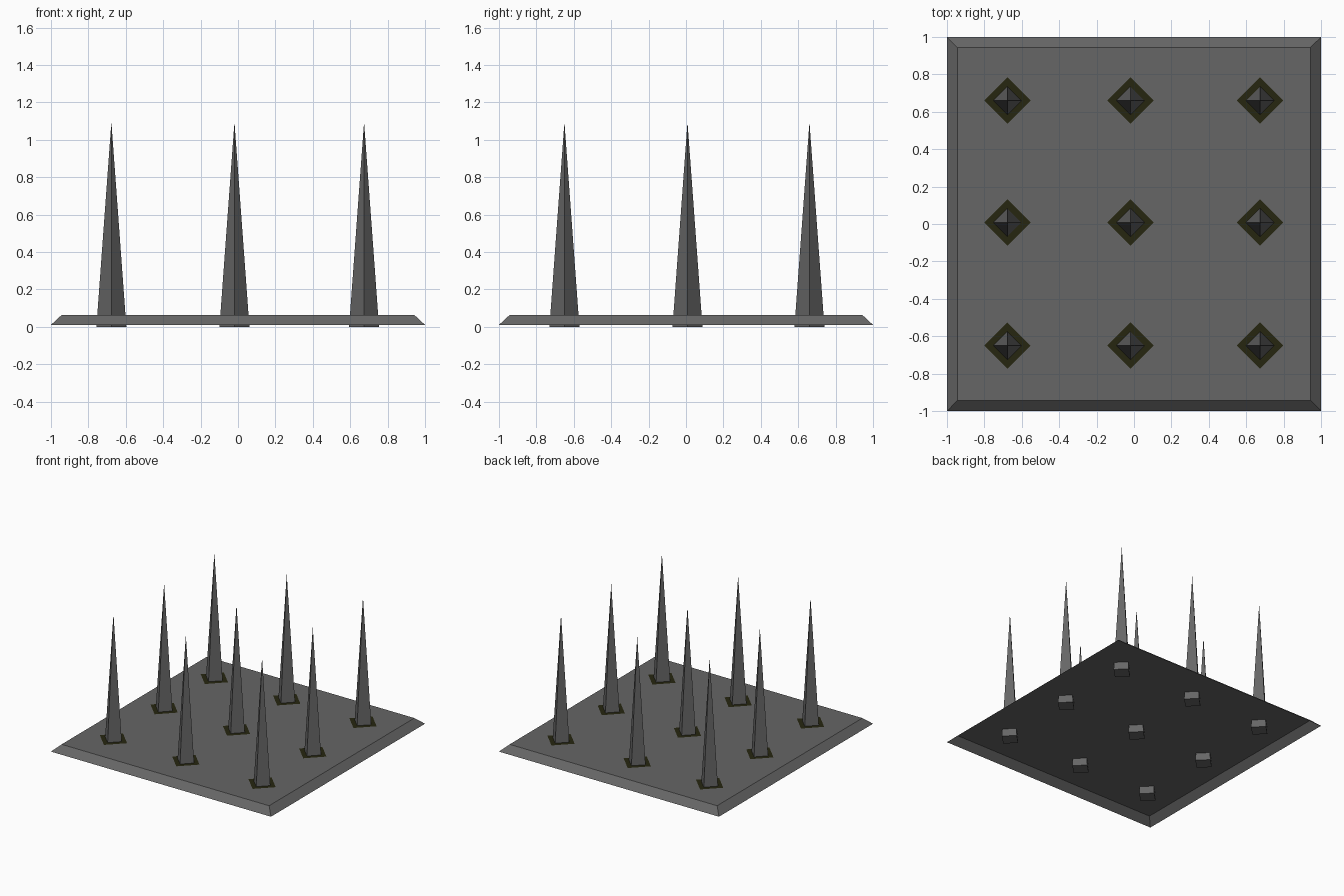
import bpy, bmesh
from mathutils import Matrix

if "Cube" in bpy.data.objects:
    bpy.data.objects.remove(bpy.data.objects["Cube"])


def material(name, rgb):
    m = bpy.data.materials.new(name)
    m.diffuse_color = (*rgb, 1)
    m.use_nodes = True
    m.node_tree.nodes["Principled BSDF"].inputs["Base Color"].default_value = m.diffuse_color
    return m


GREY = material("dark steel", (0.133, 0.133, 0.133))
OLIVE = material("blackened olive", (0.019, 0.019, 0.005))


def finish(bm, name, mat):
    mesh = bpy.data.meshes.new(name)
    bm.to_mesh(mesh)
    bm.free()
    mesh.materials.append(mat)
    ob = bpy.data.objects.new(name, mesh)
    bpy.context.collection.objects.link(ob)


TOP, RIM, HEIGHT = 0.063, 0.01, 1.095

# Base plate: shallow pan with bevelled rim, open underneath
bm = bmesh.new()
rings = [[bm.verts.new((sx * r, sy * r, z)) for sx, sy in ((-1, -1), (1, -1), (1, 1), (-1, 1))]
         for r, z in ((1.0, RIM), (0.943, TOP))]
low, high = rings
bm.faces.new(high)
for i in range(4):
    j = (i + 1) % 4
    bm.faces.new((low[i], low[j], high[j], high[i]))
finish(bm, "base_plate", GREY)

# Spikes pass through dark diamond-shaped sockets in the plate
for row, y in enumerate((-0.65, 0.008, 0.66)):
    for col, x in enumerate((-0.677, -0.019, 0.674)):
        bm = bmesh.new()
        bmesh.ops.create_cone(bm, cap_ends=True, segments=4, radius1=0.08, radius2=0,
                              depth=HEIGHT, matrix=Matrix.Translation((x, y, HEIGHT / 2)))
        finish(bm, f"spike_{row}_{col}", GREY)

        bm = bmesh.new()
        bmesh.ops.create_circle(bm, cap_ends=True, segments=4, radius=0.124,
                                matrix=Matrix.Translation((x, y, TOP + 0.002)))
        for f in bm.faces:
            if f.normal.z < 0:
                f.normal_flip()
        finish(bm, f"socket_{row}_{col}", OLIVE)
